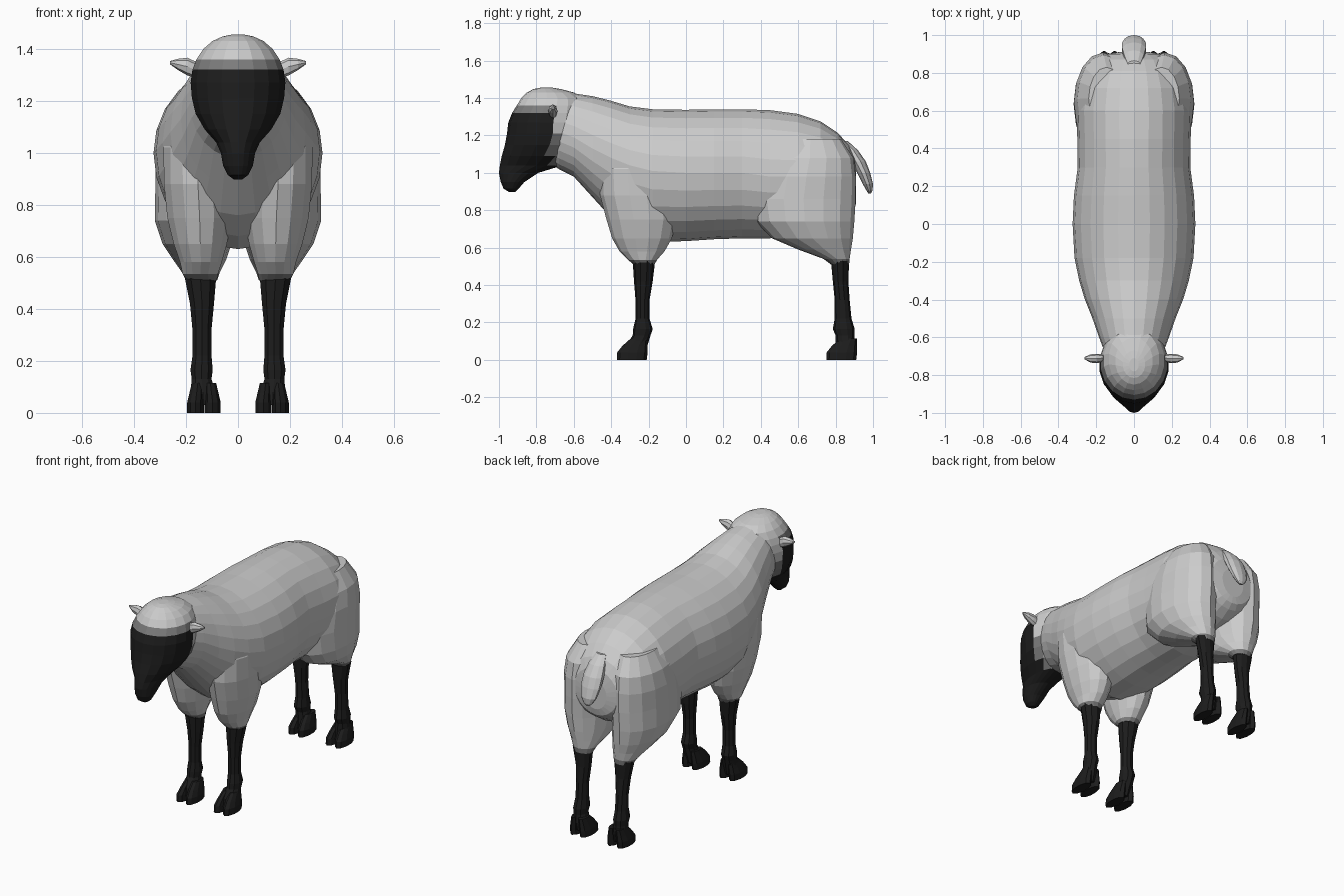
import bpy, bmesh
from math import cos, sin, pi


def material(name, v):
    m = bpy.data.materials.new(name)
    m.diffuse_color = (v, v, v, 1)
    return m


MATS = [material("wool", 0.8), material("fade", 0.2), material("black", 0.012)]


def flat_ring(z, y0, y1, x0, x1, n=12):
    """Horizontal elliptical slice spanning y0..y1 and x0..x1."""
    cx, cy, rx, ry = (x0 + x1) / 2, (y0 + y1) / 2, (x1 - x0) / 2, (y1 - y0) / 2
    return [(cx + rx * sin(2 * pi * i / n), cy - ry * cos(2 * pi * i / n), z) for i in range(n)]


def upright_ring(y, top, mid, bottom, w, n=24):
    """Vertical slice, widest at height mid."""
    pts = []
    for i in range(n):
        a = 2 * pi * i / n
        c = cos(a)
        pts.append((w * sin(a), y, mid + c * ((top - mid) if c > 0 else (mid - bottom))))
    return pts


def loft(name, rings, paint=lambda c: 0, mirror=False):
    """Skin the rings, cap both ends, colour each face by its centre."""
    bm = bmesh.new()
    vs = [[bm.verts.new(p) for p in r] for r in rings]
    n = len(rings[0])
    for a, b in zip(vs, vs[1:]):
        for i in range(n):
            j = (i + 1) % n
            bm.faces.new((a[i], a[j], b[j], b[i]))
    bm.faces.new(vs[0])
    bm.faces.new(vs[-1])
    bmesh.ops.recalc_face_normals(bm, faces=bm.faces[:])
    for f in bm.faces:
        f.material_index = paint(f.calc_center_median())
    me = bpy.data.meshes.new(name)
    bm.to_mesh(me)
    bm.free()
    for m in MATS:
        me.materials.append(m)
    ob = bpy.data.objects.new(name, me)
    bpy.context.collection.objects.link(ob)
    if mirror:
        mod = ob.modifiers.new("mirror", 'MIRROR')
        mod.use_mirror_merge = False
    return ob


black = lambda c: 2

# Woolly trunk and neck: y, top, widest height, bottom, half width
loft("body", [upright_ring(*r) for r in [
    (-0.74, 1.43, 1.24, 1.06, .12), (-0.68, 1.44, 1.22, 1.02, .155),
    (-0.60, 1.425, 1.19, 0.98, .185), (-0.50, 1.41, 1.13, 0.87, .22),
    (-0.40, 1.385, 1.08, 0.76, .26), (-0.30, 1.355, 1.04, 0.68, .29),
    (-0.18, 1.34, 1.01, 0.63, .315), (0.0, 1.337, 1.0, .635, .325),
    (.15, 1.34, 1.0, .645, .318), (.30, 1.34, 1.0, .65, .298),
    (.45, 1.335, .98, .65, .30), (.60, 1.315, .98, .67, .305),
    (.72, 1.275, .98, .70, .285), (.81, 1.215, .97, .73, .25),
    (.87, 1.15, .96, .77, .205), (.90, 1.09, .95, .80, .15),
    (.91, 1.02, .94, .84, .08)]])


# Head from chin to crown: z, front, back, half width
def face_paint(c):
    d = max(c.y + 0.72, (c.z - 1.34) * 1.0)
    return 2 if d < -0.005 else 1 if d < 0.035 else 0


loft("head", [flat_ring(z, f, b, -w, w, 18) for z, f, b, w in [
    (.897, -.945, -.915, .015), (.915, -.975, -.895, .04), (.95, -.99, -.865, .058),
    (1.0, -1.0, -.79, .067), (1.04, -.995, -.66, .085), (1.09, -.985, -.60, .13),
    (1.15, -.968, -.56, .165), (1.21, -.957, -.54, .18), (1.27, -.95, -.54, .185),
    (1.32, -.93, -.54, .178), (1.36, -.905, -.54, .162), (1.40, -.88, -.55, .135),
    (1.43, -.85, -.60, .10), (1.448, -.815, -.67, .06), (1.455, -.78, -.71, .025)]],
    face_paint)

# Leaf-shaped ears: x, centre y, centre z, half depth, half height
loft("ear", [[(x, y + ry * cos(k * pi / 4), z + rz * sin(k * pi / 4)) for k in range(8)]
             for x, y, z, ry, rz in [
    (.14, -.71, 1.318, .014, .018), (.165, -.71, 1.32, .02, .032),
    (.195, -.712, 1.332, .025, .034), (.23, -.712, 1.34, .022, .022),
    (.262, -.71, 1.347, .006, .006)]], mirror=True)

# Shoulders and thighs: z, front, back, inner x, outer x
wool_fade = lambda c: 1 if c.z < 0.555 else 0
loft("shoulder", [flat_ring(*r, 14) for r in [
    (.51, -.28, -.168, .08, .20), (.535, -.31, -.155, .075, .215),
    (.58, -.355, -.115, .06, .225), (.65, -.395, -.075, .04, .25),
    (.75, -.425, -.05, .02, .275), (.88, -.46, -.05, .02, .288),
    (1.02, -.46, -.08, .02, .29), (1.18, -.38, -.15, .05, .24)]], wool_fade, True)
loft("thigh", [flat_ring(*r, 16) for r in [
    (.51, .775, .872, .08, .20), (.54, .735, .875, .07, .215),
    (.59, .60, .882, .045, .25), (.65, .46, .892, .025, .29),
    (.74, .37, .90, .012, .32), (.86, .35, .907, .01, .318),
    (.98, .38, .908, .01, .318), (1.08, .43, .895, .02, .30),
    (1.18, .50, .83, .05, .24)]], wool_fade, True)

# Slender black legs: z, front, back, inner x, outer x
loft("front_leg", [flat_ring(*r, 10) for r in [
    (.53, -.285, -.165, .08, .21), (.42, -.278, -.178, .09, .187),
    (.32, -.27, -.195, .10, .177), (.22, -.27, -.195, .10, .177),
    (.165, -.283, -.178, .095, .185), (.13, -.285, -.19, .10, .18),
    (.08, -.32, -.205, .085, .185), (.03, -.33, -.22, .08, .185)]], black, True)
loft("hind_leg", [flat_ring(*r, 10) for r in [
    (.53, .775, .872, .08, .21), (.42, .785, .868, .09, .187),
    (.32, .795, .875, .10, .177), (.22, .795, .885, .10, .177),
    (.165, .785, .902, .095, .185), (.13, .80, .90, .10, .18),
    (.08, .80, .905, .085, .185), (.03, .79, .895, .08, .185)]], black, True)

# Cloven hooves, two toes each
for part, dy in (("front", 0), ("hind", 1.12)):
    for toe, x0, x1, lean in (("inner", .065, .130, .012), ("outer", .130, .197, -.012)):
        loft(part + "_hoof_" + toe, [flat_ring(z, f + dy, b + dy, x0 + max(lean, 0) * k,
                                               x1 + min(lean, 0) * k, 10)
             for z, f, b, k in [(0, -.37, -.21, 0), (.04, -.368, -.205, 0),
                                (.075, -.34, -.205, .7), (.115, -.295, -.205, 1.5)]],
             black, True)

# Hanging tail
loft("tail", [flat_ring(z, f, b, -w, w, 10) for z, f, b, w in [
    (1.17, .82, .865, .035), (1.12, .85, .92, .055), (1.06, .88, .962, .066),
    (1.0, .915, .985, .066), (.94, .945, 1.0, .052), (.905, .965, .997, .03),
    (.89, .975, .99, .012)]])
